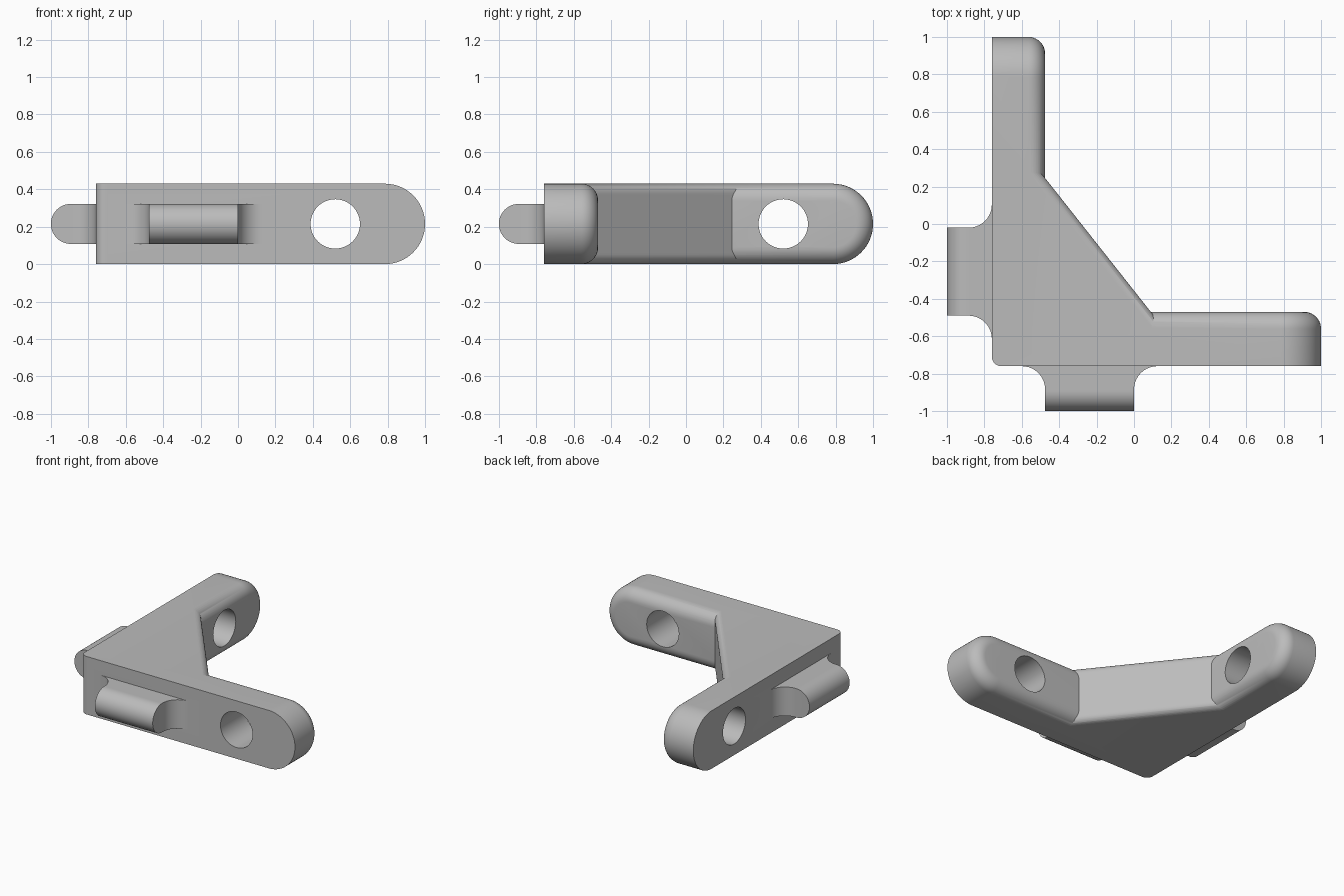
import bpy, bmesh, math

if "Cube" in bpy.data.objects:
    bpy.data.objects.remove(bpy.data.objects["Cube"])

H = 0.43            # thickness of the bracket
C = H / 2           # mid height
OUT = -0.76         # outer wall of both arms
grey = bpy.data.materials.new("plain grey")
grey.diffuse_color = (0.5, 0.5, 0.5, 1)
grey.use_nodes = True
grey.node_tree.nodes["Principled BSDF"].inputs["Base Color"].default_value = grey.diffuse_color


def arc(a0, a1, n):
    return [math.radians(a0 + (a1 - a0) * i / n) for i in range(n + 1)]


def loft(name, rings, swap=False):
    """Solid through closed rings; swap exchanges x and y."""
    bm = bmesh.new()
    loops = [[bm.verts.new((y, x, z) if swap else (x, y, z)) for x, y, z in r] for r in rings]
    for a, b in zip(loops, loops[1:]):
        for i in range(len(a)):
            j = (i + 1) % len(a)
            bm.faces.new((a[i], a[j], b[j], b[i]))
    bm.faces.new(loops[0])
    bm.faces.new(loops[-1])
    bmesh.ops.recalc_face_normals(bm, faces=bm.faces)
    me = bpy.data.meshes.new(name)
    bm.to_mesh(me)
    bm.free()
    me.materials.append(grey)
    ob = bpy.data.objects.new(name, me)
    bpy.context.collection.objects.link(ob)
    return ob


def arm(name, inner, swap):
    """Round-ended bar with the inner rim filleted."""
    f = 0.09
    steps = [(OUT, 0)] + [(inner - f + f * math.sin(a), f * (1 - math.cos(a))) for a in arc(0, 90, 10)]
    rings = []
    for y, d in steps:
        r = C - d
        ring = [(1 - C + r * math.cos(a), y, C + r * math.sin(a)) for a in arc(-90, 90, 32)]
        rings.append([(-0.70, y, C - r)] + ring + [(-0.70, y, C + r)])
    return loft(name, rings, swap)


def gusset():
    """Corner block with a filleted diagonal face."""
    f, r = 0.05, 0.05
    corner = [(OUT + r + r * math.cos(a), OUT + r + r * math.sin(a)) for a in arc(180, 270, 8)]
    layers = [(f - f * math.sin(a), f * (1 - math.cos(a))) for a in arc(90, 0, 8)]
    layers += [(H - z, d) for z, d in reversed(layers)]
    return loft("gusset", [[(x, y, z) for x, y in corner + [(0.319 - d / 0.785, OUT), (OUT, 0.606 - d / 0.62)]]
                           for z, d in layers])


def tab(name, x0, x1, swap):
    """Round-nosed tab with flared roots."""
    r, f = 0.107, 0.125
    flare = [(f - f * math.cos(a), OUT - f + f * math.sin(a)) for a in arc(90, 0, 10)]
    rings = []
    for a in arc(-90, 90, 24):
        z, tip = C + r * math.sin(a), -1 + r - r * math.cos(a)
        left = [(x0 - f, -0.72)] + [(x0 - u, y) for u, y in flare] + [(x0, tip - 0.0005)]
        right = [(x1 + f, -0.72)] + [(x1 + u, y) for u, y in flare] + [(x1, tip - 0.0005)]
        rings.append([(x, y, z) for x, y in left + right[::-1]])
    return loft(name, rings, swap)


def hole(name, swap):
    return loft(name, [[(0.52 + 0.132 * math.cos(a), y, C + 0.132 * math.sin(a))
                        for a in arc(0, 360, 48)[:-1]] for y in (-0.9, -0.3)], swap)


def combine(base, other, op):
    mod = base.modifiers.new(op, 'BOOLEAN')
    mod.operation, mod.object, mod.solver = op, other, 'EXACT'
    bpy.context.view_layer.objects.active = base
    bpy.ops.object.modifier_apply(modifier=mod.name)
    bpy.data.objects.remove(other)


# Body: corner block, two arms and two tabs joined, then bolt holes cut
body = gusset()
body.name = "corner_bracket"
for part in (arm("side_arm", -0.47, False), arm("back_arm", -0.475, True),
             tab("front_tab", -0.475, 0.0, False), tab("left_tab", -0.49, -0.02, True)):
    combine(body, part, 'UNION')
for cutter in (hole("side_hole", False), hole("back_hole", True)):
    combine(body, cutter, 'DIFFERENCE')

# Smooth curved areas, keep crisp edges
bpy.ops.object.select_all(action='DESELECT')
body.select_set(True)
bpy.context.view_layer.objects.active = body
bpy.ops.object.shade_smooth_by_angle(angle=math.radians(30))
